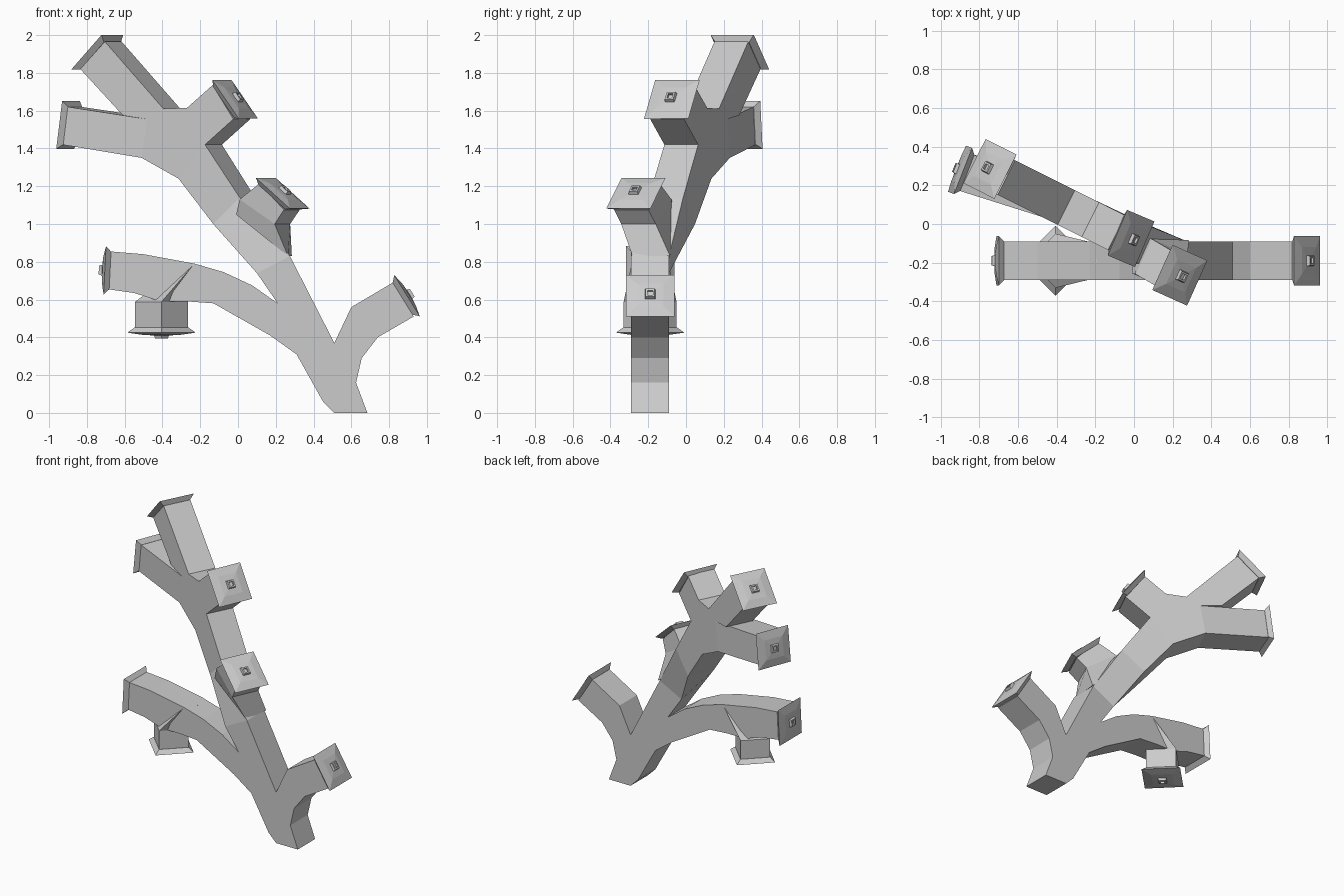
import bpy, bmesh, math
from mathutils import Vector

if "Cube" in bpy.data.objects:
    bpy.data.objects.remove(bpy.data.objects["Cube"])

H = 0.1  # half thickness of every limb


def make(name, verts, faces):
    bm = bmesh.new()
    vs = [bm.verts.new(v) for v in verts]
    for f in faces:
        bm.faces.new([vs[i] for i in f])
    bmesh.ops.recalc_face_normals(bm, faces=bm.faces)
    me = bpy.data.meshes.new(name)
    bm.to_mesh(me)
    bm.free()
    ob = bpy.data.objects.new(name, me)
    bpy.context.collection.objects.link(ob)
    return ob


def on_plane(p, xc, yc, slope, side):
    # point of a front outline, placed on a vertical plane and offset to one side
    n = Vector((slope, 1, 0)).normalized()
    return Vector((p[0], yc - slope * (p[0] - xc), p[1])) + n * H * side


def plate(name, outline, xc, yc, slope):
    n = len(outline)
    verts = [on_plane(p, xc, yc, slope, s) for s in (-1, 1) for p in outline]
    faces = [range(n), range(n, 2 * n)]
    faces += [(i, (i + 1) % n, n + (i + 1) % n, n + i) for i in range(n)]
    return make(name, verts, faces)


def loft(name, rings):
    verts = [v for r in rings for v in r]
    m, n = len(rings), len(rings[0])
    faces = [[k * n + i, k * n + (i + 1) % n, (k + 1) * n + (i + 1) % n, (k + 1) * n + i]
             for k in range(m - 1) for i in range(n)]
    faces += [list(range(n)), list(range((m - 1) * n, m * n))]
    return make(name, verts, faces)


def section(l, r, yc, slope):
    xc = (l[0] + r[0]) / 2
    return [on_plane(p, xc, yc, slope, s) for p, s in ((l, -1), (r, -1), (r, 1), (l, 1))]


def square(c, u, v, h):
    return [c + u * a * h + v * b * h for a, b in ((-1, -1), (1, -1), (1, 1), (-1, 1))]


def cap(name, centre, normal, side):
    # flared rim, shallow raised face, small hollow stud
    c, n = Vector(centre), Vector(normal).normalized()
    u = Vector(side)
    u = (u - n * u.dot(n)).normalized()
    v = n.cross(u)
    profile = [(0.1, -0.028), (0.128, 0), (0.07, 0.012), (0.028, 0.015),
               (0.024, 0.032), (0.014, 0.032), (0.014, 0.018)]
    return loft(name, [square(c + n * d, u, v, h) for h, d in profile])


# lower trunk with its right and left branches
plate("lower_trunk", [
    (0.51, 0), (0.685, 0), (0.625, 0.16), (0.655, 0.29), (0.74, 0.40), (0.93, 0.51),
    (0.82, 0.69), (0.60, 0.56), (0.51, 0.37), (0.275, 0.83), (0.10, 0.74), (0.21, 0.58),
    (0.075, 0.675), (-0.075, 0.745), (-0.23, 0.79), (-0.50, 0.84), (-0.68, 0.855),
    (-0.69, 0.655), (-0.55, 0.635), (-0.41, 0.59), (-0.27, 0.59), (-0.13, 0.58),
    (0.17, 0.41), (0.31, 0.31), (0.45, 0.06)], 0, -0.19, 0)

# upper trunk, turning backwards as it rises
S = 0.5


def hub_y(x):
    return 0.085 - S * (x + 0.35)


loft("upper_trunk", [
    section((0.10, 0.74), (0.275, 0.83), -0.19, 0),
    section((-0.09, 1.0), (0.05, 1.14), -0.075, 0.45),
    section((-0.27, 1.24), (-0.13, 1.42), hub_y(-0.2), S)])

# fork with the top and inner branches
plate("upper_fork", [
    (-0.27, 1.24), (-0.13, 1.42), (0.02, 1.555), (-0.09, 1.735), (-0.225, 1.615),
    (-0.35, 1.61), (-0.66, 1.965), (-0.79, 1.82), (-0.565, 1.575), (-0.435, 1.555),
    (-0.465, 1.35)], -0.35, 0.085, S)

# upper left branch
loft("upper_left_branch", [
    section((-0.465, 1.35), (-0.435, 1.555), hub_y(-0.45), S),
    section((-0.895, 1.42), (-0.865, 1.62), 0.27, 0.38)])

# short front bud on the trunk
loft("front_bud", [
    section((0.0, 1.05), (0.275, 0.83), -0.17, 0.1),
    section((0.05, 1.13), (0.235, 1.0), -0.21, 0.45),
    section((0.155, 1.215), (0.285, 1.075), -0.26, 0.46)])


# hanging bud, turned 45 degrees
def diamond(x, z, a, b):
    return [Vector((x + p * a, -0.19 + q * b, z)) for p, q in ((-1, 0), (0, -1), (1, 0), (0, 1))]


loft("hanging_bud", [diamond(-0.405, 0.45, 0.14, 0.14), diamond(-0.405, 0.588, 0.14, 0.14),
                     diamond(-0.24, 0.78, 0.05, 0.1)])

# end caps
for name, centre, normal, side in [
        ("cap_top", (-0.745, 0.285, 1.91), (-0.64, 0.32, 0.70), (0.45, 0.89, 0)),
        ("cap_upper_left", (-0.90, 0.28, 1.525), (-0.92, 0.36, 0.13), (0.36, 0.93, 0)),
        ("cap_inner", (-0.015, -0.075, 1.66), (0.74, -0.32, 0.60), (0.39, 0.92, 0)),
        ("cap_front", (0.237, -0.265, 1.163), (0.58, -0.26, 0.77), (0.41, 0.91, 0)),
        ("cap_right", (0.895, -0.19, 0.62), (0.21, 0, 0.13), (0, 1, 0)),
        ("cap_left", (-0.705, -0.19, 0.755), (-1, 0, 0.05), (0, 1, 0)),
        ("cap_hanging", (-0.405, -0.19, 0.425), (0, 0, -1), (1, 1, 0))]:
    cap(name, centre, normal, side)
